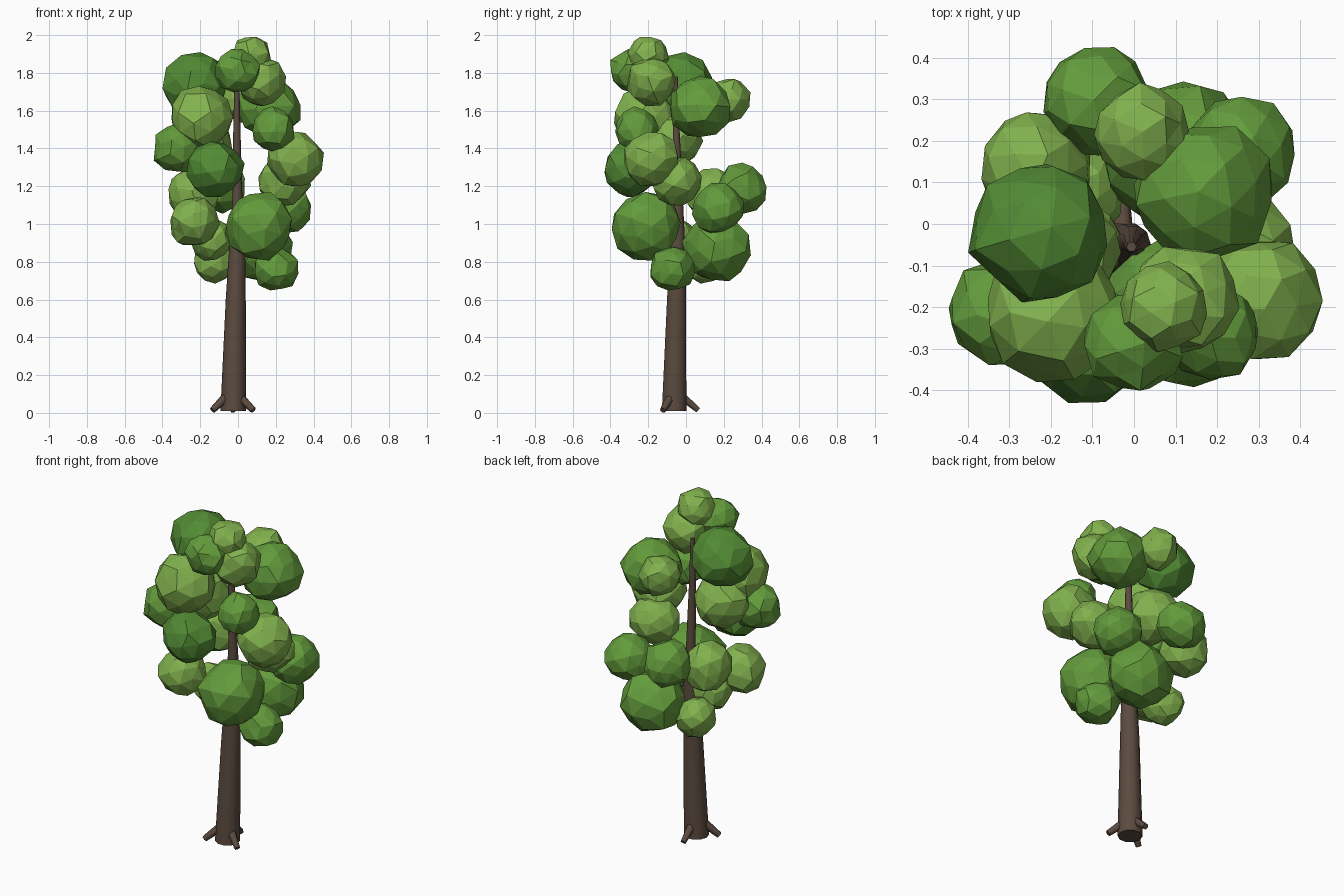
import bpy, bmesh, math, random
from mathutils import Vector, Euler

if "Cube" in bpy.data.objects:
    bpy.data.objects.remove(bpy.data.objects["Cube"])

random.seed(11)


def material(name, rgb):
    m = bpy.data.materials.new(name)
    m.diffuse_color = (*rgb, 1)
    m.use_nodes = True
    m.node_tree.nodes["Principled BSDF"].inputs["Base Color"].default_value = m.diffuse_color
    return m


bark = material("bark", (0.105, 0.07, 0.05))
dark = material("leaf_dark", (0.085, 0.26, 0.035))
mid = material("leaf_mid", (0.125, 0.33, 0.045))
light = material("leaf_light", (0.22, 0.44, 0.075))


def finish(bm, name, mat):
    bmesh.ops.recalc_face_normals(bm, faces=bm.faces)
    me = bpy.data.meshes.new(name)
    bm.to_mesh(me)
    bm.free()
    me.materials.append(mat)
    ob = bpy.data.objects.new(name, me)
    bpy.context.collection.objects.link(ob)
    return ob


def tube(name, stations, sides):
    """Capped, smooth-sided tube through (centre, radius, axis) stations."""
    bm = bmesh.new()
    rings = []
    for c, r, axis in stations:
        q = Vector(axis).to_track_quat('Z', 'Y')
        rings.append([bm.verts.new(Vector(c) + q @ Vector(
            (r * math.cos(2 * math.pi * i / sides), r * math.sin(2 * math.pi * i / sides), 0)))
            for i in range(sides)])
    for a, b in zip(rings, rings[1:]):
        for i in range(sides):
            j = (i + 1) % sides
            bm.faces.new((a[i], a[j], b[j], b[i])).smooth = True
    for ring in (rings[0], rings[-1]):
        cap = bm.faces.new(ring)
        for e in cap.edges:
            e.smooth = False
    return finish(bm, name, bark)


# Tapering trunk with a slight lean
up = (0, 0, 1)
tube("trunk", [((-0.025, -0.063, 0.01), 0.068, up),
               ((-0.012, -0.05, 0.60), 0.053, up),
               ((-0.003, -0.045, 0.90), 0.042, up),
               ((-0.003, -0.042, 1.15), 0.026, up),
               ((-0.006, -0.052, 1.50), 0.019, up),
               ((-0.006, -0.055, 1.78), 0.012, up)], 10)

# Three short roots
for k in range(3):
    a = math.radians(90 + 120 * k)
    d = Vector((math.cos(a), math.sin(a), 0))
    base = Vector((-0.027, -0.06, 0))
    p0, p1 = base + d * 0.04 + Vector((0, 0, 0.085)), base + d * 0.125 + Vector((0, 0, 0.014))
    tube("root_%d" % (k + 1), [(p0, 0.025, p1 - p0), (p1, 0.017, p1 - p0)], 6)

# Leaf clumps: x, y, z, radius, material
clumps = [
    # top
    (0.07, -0.20, 1.893, 0.107, light), (0.0, -0.29, 1.81, 0.12, mid),
    (0.12, -0.18, 1.76, 0.135, light), (-0.23, -0.02, 1.74, 0.17, dark),
    (0.17, 0.075, 1.615, 0.17, mid), (0.02, 0.22, 1.66, 0.12, light),
    # middle
    (-0.20, -0.21, 1.56, 0.17, light), (0.19, -0.26, 1.50, 0.118, mid),
    (-0.19, -0.07, 1.45, 0.16, light), (-0.32, -0.21, 1.40, 0.135, mid),
    (0.30, -0.18, 1.345, 0.152, light), (-0.12, -0.29, 1.29, 0.15, dark),
    (0.245, -0.05, 1.225, 0.138, light), (-0.09, 0.30, 1.19, 0.135, mid),
    # lower
    (-0.24, 0.14, 1.15, 0.142, light), (0.26, 0.17, 1.085, 0.14, mid),
    (-0.235, -0.19, 1.01, 0.136, light), (0.11, -0.21, 0.99, 0.188, mid),
    (0.10, 0.165, 0.87, 0.185, mid), (-0.14, -0.05, 0.92, 0.115, light),
    (-0.13, 0.09, 0.80, 0.115, light), (0.20, -0.075, 0.765, 0.124, mid),
]
for n, (x, y, z, r, mat) in enumerate(clumps):
    bm = bmesh.new()
    bmesh.ops.create_icosphere(bm, subdivisions=2, radius=r)
    rot = Euler([random.uniform(0, 6.28) for _ in range(3)]).to_matrix()
    for v in bm.verts:
        v.co = rot @ v.co * random.uniform(0.9, 1.06) + Vector((x, y, z))
    finish(bm, "leaf_clump_%02d" % (n + 1), mat)
